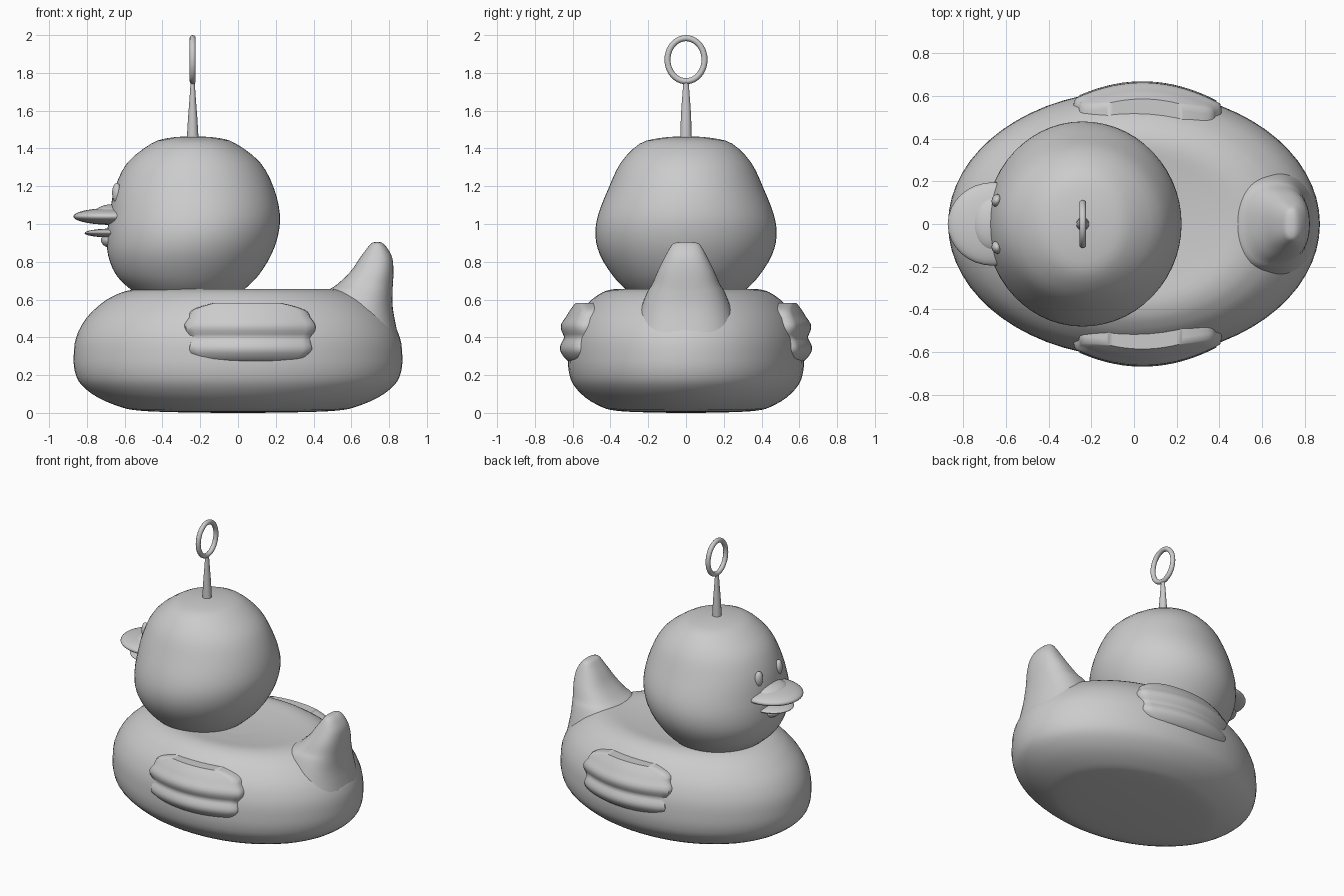
import bpy, bmesh, math
from mathutils import Matrix, Vector

if "Cube" in bpy.data.objects:
    bpy.data.objects.remove(bpy.data.objects["Cube"])

mat = bpy.data.materials.new("plain grey")
mat.diffuse_color = (0.6, 0.6, 0.6, 1)
mat.use_nodes = True
mat.node_tree.nodes["Principled BSDF"].inputs["Base Color"].default_value = mat.diffuse_color


def finish(name, bm, angle=50):
    bmesh.ops.recalc_face_normals(bm, faces=bm.faces)
    me = bpy.data.meshes.new(name)
    bm.to_mesh(me)
    bm.free()
    me.materials.append(mat)
    ob = bpy.data.objects.new(name, me)
    bpy.context.collection.objects.link(ob)
    bpy.context.view_layer.objects.active = ob
    ob.select_set(True)
    bpy.ops.object.shade_smooth_by_angle(angle=math.radians(angle))
    ob.select_set(False)
    return ob


def smooth_rows(rows, steps):
    """Catmull-Rom resampling of a list of tuples."""
    out = []
    for i in range(len(rows) - 1):
        p0, p1 = rows[max(i - 1, 0)], rows[i]
        p2, p3 = rows[i + 1], rows[min(i + 2, len(rows) - 1)]
        for s in range(steps):
            t = s / steps
            out.append(tuple(
                0.5 * (2 * b + (c - a) * t + (2 * a - 5 * b + 4 * c - d) * t * t
                       + (3 * b - a - 3 * c + d) * t ** 3)
                for a, b, c, d in zip(p0, p1, p2, p3)))
    return out + [rows[-1]]


def loft(name, rows, seg=48, steps=3, power=2.0):
    """Stack of oval sections: (z, x_min, x_max, half_y)."""
    bm = bmesh.new()
    rings = []
    e = 2 / power
    for z, x0, x1, hy in smooth_rows(rows, steps):
        ring = []
        for k in range(seg):
            a = 2 * math.pi * k / seg
            c, s = math.cos(a), math.sin(a)
            ring.append(bm.verts.new((
                (x0 + x1) / 2 + (x1 - x0) / 2 * math.copysign(abs(c) ** e, c),
                hy * math.copysign(abs(s) ** e, s), z)))
        rings.append(ring)
    for r, q in zip(rings, rings[1:]):
        for k in range(seg):
            n = (k + 1) % seg
            bm.faces.new((r[k], r[n], q[n], q[k]))
    bm.faces.new(rings[0])
    bm.faces.new(rings[-1])
    return finish(name, bm)


def ellipsoid(name, loc, size, turn=0.0):
    bm = bmesh.new()
    m = Matrix.Translation(loc) @ Matrix.Rotation(turn, 4, 'Z') @ Matrix.Diagonal((*size, 1))
    bmesh.ops.create_uvsphere(bm, u_segments=32, v_segments=18, radius=1, matrix=m)
    return finish(name, bm)


# body: oval float with a slightly dished top; (z, fraction of full oval)
body = [(0, .1), (.004, .4), (.012, .6), (.03, .71), (.08, .85), (.15, .955), (.22, .993),
        (.3, 1), (.4, .985), (.5, .925), (.58, .83), (.62, .755), (.645, .68),
        (.656, .58), (.646, .42), (.635, .2)]
loft("body", [(z, -.87 * f, .87 * f, .625 * f) for z, f in body], seg=64)

# tail
loft("tail", [(.42, .35, .845, .28), (.55, .43, .82, .24), (.64, .47, .818, .205),
              (.68, .525, .82, .18), (.75, .597, .823, .15), (.82, .645, .817, .115),
              (.87, .682, .792, .088), (.897, .705, .768, .066),
              (.905, .725, .75, .03)], power=2.4)

# head
loft("head", [(.58, -.47, -.06, .22), (.655, -.57, .035, .32), (.73, -.645, .11, .39),
              (.835, -.688, .175, .455), (.94, -.693, .212, .48), (1.05, -.68, .222, .465),
              (1.19, -.652, .19, .41), (1.325, -.585, .118, .345), (1.425, -.46, -.01, .245),
              (1.455, -.37, -.1, .14), (1.465, -.26, -.22, .02)], seg=56)

# beak
ellipsoid("upper_beak", (-.66, 0, 1.04), (.212, .195, .045))
ellipsoid("beak_bridge", (-.66, 0, 1.055), (.1, .13, .05))
ellipsoid("lower_beak", (-.66, 0, .952), (.152, .135, .024))
ellipsoid("chin", (-.66, 0, .915), (.065, .085, .045))

# eyes
for side, tag in ((1, "left"), (-1, "right")):
    ellipsoid(tag + "_eye", (-.642, side * .11, 1.165), (.024, .03, .052), -side * .27)

# wings: three soft ridges, rows of (z, y, x_min, x_max)
wing = [(.258, .585, -.08, .2), (.275, .625, -.17, .3), (.3, .65, -.235, .355),
        (.335, .668, -.255, .385), (.37, .66, -.25, .38), (.4, .645, -.25, .38),
        (.435, .66, -.27, .4), (.47, .661, -.275, .4), (.505, .638, -.25, .375),
        (.535, .62, -.245, .36), (.56, .602, -.2, .31), (.582, .585, -.12, .22)]
for side, tag in ((1, "left"), (-1, "right")):
    bm = bmesh.new()
    rows = smooth_rows(wing, 2)
    rows = [(rows[0][0], .42, *rows[0][2:])] + rows + [(rows[-1][0], .42, *rows[-1][2:])]
    n = 16
    grid = []
    for z, y, x0, x1 in rows:
        line = []
        for k in range(-2, n + 3):
            t = min(max(k / n, 0), 1)
            x = x0 + (x1 - x0) * t
            yy = y - .75 * (x - .04) ** 2
            if k in (-1, n + 1):
                yy -= .03
                x += -.008 if k < 0 else .008
            elif k in (-2, n + 2):
                yy = .38
            line.append(bm.verts.new((x, side * yy, z)))
        grid.append(line)
    for a, b in zip(grid, grid[1:]):
        for k in range(len(a) - 1):
            bm.faces.new((a[k], a[k + 1], b[k + 1], b[k]))
    bm.faces.new([r[0] for r in grid] + [r[-1] for r in reversed(grid)])
    ob = finish(tag + "_wing", bm)

# hanging pin
loft("pin", [(1.42, -.272, -.208, .032), (1.47, -.27, -.21, .03), (1.57, -.264, -.216, .027),
             (1.66, -.257, -.223, .021), (1.75, -.251, -.229, .014)], seg=16, steps=2)

# oval ring on top of the pin
bm = bmesh.new()
N, M, tube = 40, 12, .016
loops = []
for i in range(N):
    a = 2 * math.pi * i / N
    out = Vector((0, math.cos(a), math.sin(a)))
    mid = Vector((-.24, .098 * math.cos(a), 1.87 + .114 * math.sin(a)))
    loops.append([bm.verts.new(mid + tube * (out * math.cos(b) + Vector((math.sin(b), 0, 0))))
                  for b in (2 * math.pi * j / M for j in range(M))])
for i in range(N):
    p, q = loops[i], loops[(i + 1) % N]
    for j in range(M):
        bm.faces.new((p[j], p[(j + 1) % M], q[(j + 1) % M], q[j]))
finish("ring", bm)
